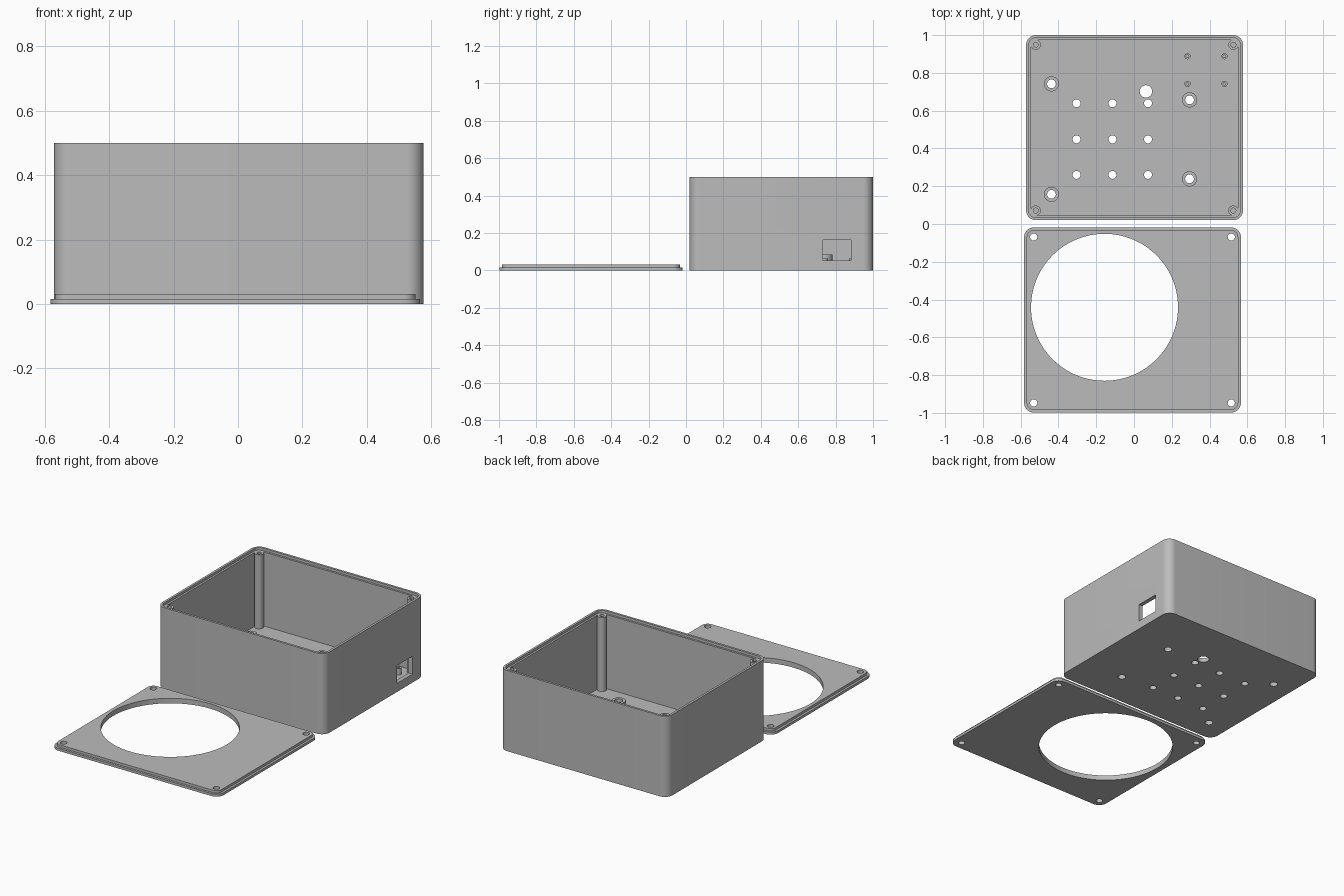
import bpy, bmesh, math
from mathutils import Matrix, Vector

if "Cube" in bpy.data.objects:
    bpy.data.objects.remove(bpy.data.objects["Cube"], do_unlink=True)

grey = bpy.data.materials.new("plain grey")
grey.use_nodes = True
colour = (0.5, 0.5, 0.5, 1)
grey.diffuse_color = colour
grey.node_tree.nodes["Principled BSDF"].inputs["Base Color"].default_value = colour

WIDTH, DEPTH, HEIGHT = 1.148, 0.98, 0.5
CORNER, WALL, LIP, STEP = 0.052, 0.026, 0.014, 0.0155
BOX = Vector((0.003, 0.51))
LID = Vector((-0.008, -0.508))


def add_slab(bm, centre, inset, z0, z1):
    """Rounded rectangle, inset from the outer outline, pulled up from z0 to z1."""
    radius = CORNER - inset
    points = []
    for i, (sx, sy) in enumerate(((1, 1), (-1, 1), (-1, -1), (1, -1))):
        for k in range(13):
            a = math.radians(90 * i + 7.5 * k)
            x = centre.x + sx * (WIDTH / 2 - CORNER) + radius * math.cos(a)
            y = centre.y + sy * (DEPTH / 2 - CORNER) + radius * math.sin(a)
            points.append(bm.verts.new((x, y, z0)))
    face = bm.faces.new(points)
    up = bmesh.ops.extrude_face_region(bm, geom=[face])["geom"]
    top = [v for v in up if isinstance(v, bmesh.types.BMVert)]
    bmesh.ops.translate(bm, verts=top, vec=(0, 0, z1 - z0))


def add_cylinders(bm, spots, radius, z0, z1, sides=32):
    for x, y in spots:
        bmesh.ops.create_cone(bm, cap_ends=True, segments=sides, radius1=radius, radius2=radius,
                              depth=z1 - z0, matrix=Matrix.Translation((x, y, (z0 + z1) / 2)))


def add_block(bm, low, high):
    low, high = Vector(low), Vector(high)
    place = Matrix.Translation((low + high) / 2) @ Matrix.Diagonal((*(high - low), 1))
    bmesh.ops.create_cube(bm, size=1, matrix=place)


def make(name, builder, *args):
    bm = bmesh.new()
    builder(bm, *args)
    bmesh.ops.recalc_face_normals(bm, faces=bm.faces)
    mesh = bpy.data.meshes.new(name)
    bm.to_mesh(mesh)
    bm.free()
    mesh.materials.append(grey)
    obj = bpy.data.objects.new(name, mesh)
    bpy.context.collection.objects.link(obj)
    return obj


def combine(target, operation, builder, *args):
    """Cut from, or fuse to, the target, then drop the helper."""
    helper = make("helper", builder, *args)
    mod = target.modifiers.new("combine", "BOOLEAN")
    mod.object, mod.operation, mod.solver = helper, operation, "EXACT"
    bpy.ops.object.select_all(action="DESELECT")
    bpy.context.view_layer.objects.active = target
    target.select_set(True)
    bpy.ops.object.modifier_apply(modifier=mod.name)
    bpy.data.objects.remove(helper, do_unlink=True)


def finish(obj):
    bpy.ops.object.select_all(action="DESELECT")
    obj.select_set(True)
    bpy.context.view_layer.objects.active = obj
    bpy.ops.object.shade_smooth_by_angle(angle=math.radians(30))


def corners(centre):
    return [(centre.x + sx * (WIDTH / 2 - 0.051), centre.y + sy * (DEPTH / 2 - 0.051))
            for sx in (-1, 1) for sy in (-1, 1)]


# Open box with floor
box = make("enclosure_box", add_slab, BOX, 0, 0, HEIGHT)
combine(box, "DIFFERENCE", add_slab, BOX, WALL, WALL, HEIGHT + 0.1)

# Corner screw posts, filled back to the walls
for x, y in corners(BOX):
    dx = math.copysign(0.031, x - BOX.x)
    dy = math.copysign(0.031, y - BOX.y)
    low = (min(x, x + dx), min(y, y + dy), 0.01)
    high = (max(x, x + dx), max(y, y + dy), HEIGHT - 0.006)
    combine(box, "UNION", add_block, low, high)
combine(box, "UNION", add_cylinders, corners(BOX), 0.0265, 0.01, HEIGHT - 0.008)

# Recess that takes the lid, and screw holes
combine(box, "DIFFERENCE", add_slab, BOX, LIP, HEIGHT - STEP, HEIGHT + 0.1)
combine(box, "DIFFERENCE", add_cylinders, corners(BOX), 0.013, 0.3, HEIGHT + 0.1)

# Large and small board standoffs
large = [(-0.437, 0.742), (-0.437, 0.157), (0.294, 0.657), (0.294, 0.239)]
small = [(x, y) for x in (0.283, 0.479) for y in (0.888, 0.742)]
combine(box, "UNION", add_cylinders, large, 0.04, 0.01, 0.085)
combine(box, "UNION", add_cylinders, small, 0.016, 0.01, 0.065)
combine(box, "DIFFERENCE", add_cylinders, large, 0.023, -0.1, 0.2)
combine(box, "DIFFERENCE", add_cylinders, small, 0.007, 0.035, 0.2)

# Floor vents and cable hole
vents = [(x, y) for x in (-0.304, -0.114, 0.074) for y in (0.26, 0.448, 0.639)]
combine(box, "DIFFERENCE", add_cylinders, vents, 0.021, -0.1, 0.1)
combine(box, "DIFFERENCE", add_cylinders, [(0.063, 0.702)], 0.033, -0.1, 0.1)

# Socket opening in the left wall
combine(box, "DIFFERENCE", add_block, (0.53, 0.733, 0.053), (0.65, 0.882, 0.163))
finish(box)

# Lid with raised step, large round opening and screw holes
lid = make("lid", add_slab, LID, 0, 0, STEP)
combine(lid, "UNION", add_slab, LID, LIP, STEP / 2, 2 * STEP)
combine(lid, "DIFFERENCE", add_cylinders, [(-0.156, -0.441)], 0.389, -0.1, 0.1, 128)
combine(lid, "DIFFERENCE", add_cylinders, corners(LID), 0.019, -0.1, 0.1)
finish(lid)
